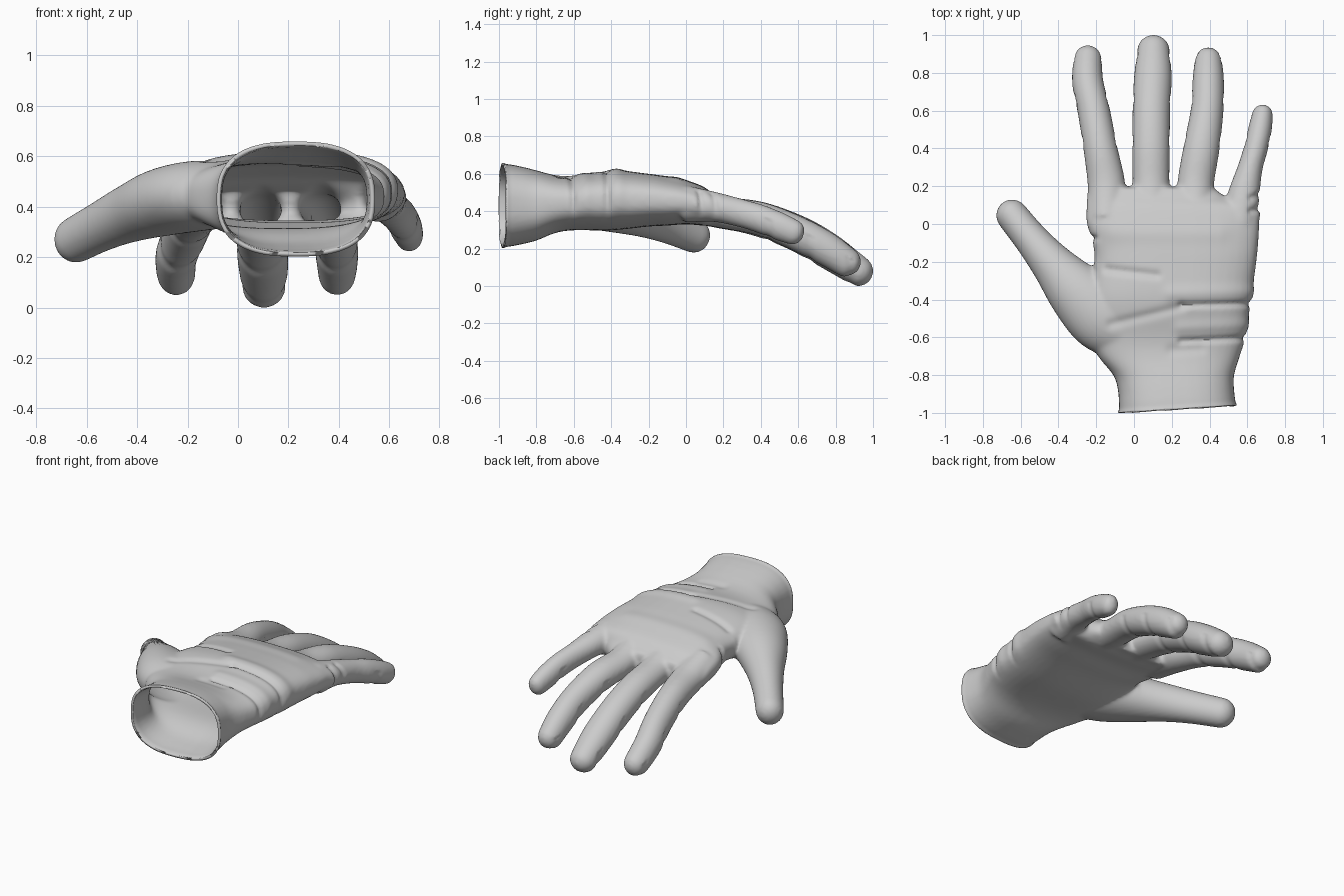
import bpy, bmesh, math
from mathutils import Vector

if "Cube" in bpy.data.objects:
    bpy.data.objects.remove(bpy.data.objects["Cube"])

SIDES = 40
bm = bmesh.new()


def spline(pts, steps=6):
    """Catmull-Rom through the stations (any number of values each)."""
    out = []
    for i in range(len(pts) - 1):
        p0, p1 = pts[max(i - 1, 0)], pts[i]
        p2, p3 = pts[i + 1], pts[min(i + 2, len(pts) - 1)]
        for k in range(steps):
            t = k / steps
            out.append([0.5 * (2 * b + (c - a) * t + (2 * a - 5 * b + 4 * c - d) * t * t
                               + (3 * b - a - 3 * c + d) * t ** 3)
                        for a, b, c, d in zip(p0, p1, p2, p3)])
    out.append(list(pts[-1]))
    return out


def loft(stations, power=2.0, axis=None, dome=1.0):
    """Closed tube through (x, y, z, half width, half height) with a domed end."""
    st = spline(stations)
    rings = []

    def ring(c, t, rx, rz):
        side = t.cross(Vector((0, 0, 1))).normalized()
        up = side.cross(t)
        vs = []
        for k in range(SIDES):
            a = 2 * math.pi * k / SIDES
            u, w = math.cos(a), math.sin(a)
            u = math.copysign(abs(u) ** (2 / power), u)
            w = math.copysign(abs(w) ** (2 / power), w)
            vs.append(bm.verts.new(c + side * u * rx + up * w * rz))
        rings.append(vs)

    for i, s in enumerate(st):
        a, b = st[max(i - 1, 0)], st[min(i + 1, len(st) - 1)]
        t = axis or (Vector(b[:3]) - Vector(a[:3])).normalized()
        ring(Vector(s[:3]), t, s[3], s[4])
    c, rx, rz = Vector(st[-1][:3]), st[-1][3], st[-1][4]
    for k in range(1, 6):
        a = k / 6 * math.pi / 2 * 1.05
        ring(c + t * min(rx, rz) * dome * math.sin(a), t, rx * math.cos(a), rz * math.cos(a))
    for r, q in zip(rings, rings[1:]):
        for k in range(SIDES):
            n = (k + 1) % SIDES
            bm.faces.new((r[k], r[n], q[n], q[k]))
    bm.faces.new(rings[0][::-1])
    bm.faces.new(rings[-1])


# Cuff and palm: y, left, right, bottom, top
palm = [(-1.1, -.08, .54, .22, .665), (-.97, -.08, .54, .22, .665), (-.88, -.085, .53, .235, .65),
        (-.8, -.11, .53, .255, .63), (-.7, -.19, .56, .295, .605), (-.6, -.23, .59, .31, .602),
        (-.4, -.24, .62, .31, .63), (-.2, -.205, .648, .33, .612), (-.1, -.215, .658, .335, .597),
        (0, -.25, .663, .342, .577), (.09, -.252, .655, .335, .545), (.14, -.25, .50, .335, .51),
        (.185, -.245, .43, .33, .485)]
loft([((l + r) / 2, y, (b + t) / 2, (r - l) / 2, (t - b) / 2) for y, l, r, b, t in palm],
     power=2.6, axis=Vector((0, 1, 0)), dome=.15)

# Thumb
loft([(-.02, -.56, .46, .17, .13), (-.16, -.49, .455, .19, .14), (-.3, -.36, .43, .16, .135),
      (-.43, -.215, .385, .115, .115), (-.54, -.085, .335, .092, .1), (-.645, .045, .28, .085, .092)])
# Index, middle, ring and little finger
loft([(-.145, .02, .45, .1, .1), (-.145, .2, .405, .1, .088), (-.178, .4, .37, .09, .092),
      (-.213, .6, .295, .086, .094), (-.245, .75, .215, .083, .09), (-.245, .87, .135, .076, .08)])
loft([(.095, .02, .45, .1, .1), (.09, .2, .405, .098, .085), (.09, .4, .365, .1, .092),
      (.092, .6, .29, .1, .096), (.1, .78, .185, .1, .093), (.103, .92, .092, .086, .082)])
loft([(.325, .02, .45, .1, .1), (.325, .2, .405, .097, .085), (.357, .4, .37, .096, .09),
      (.387, .6, .29, .087, .092), (.393, .75, .21, .084, .09), (.393, .86, .137, .074, .08)])
loft([(.555, .0, .45, .1, .1), (.58, .15, .435, .085, .08), (.616, .3, .40, .066, .075),
      (.645, .4, .37, .064, .076), (.667, .5, .33, .063, .075), (.68, .577, .298, .056, .068)])

bmesh.ops.recalc_face_normals(bm, faces=bm.faces)
me = bpy.data.meshes.new("glove")
bm.to_mesh(me)
bm.free()
glove = bpy.data.objects.new("glove", me)
bpy.context.collection.objects.link(glove)

# Fuse the parts into one skin
rm = glove.modifiers.new("fuse", 'REMESH')
rm.mode = 'VOXEL'
rm.voxel_size = 0.0115
sm = glove.modifiers.new("soften", 'SMOOTH')
sm.factor, sm.iterations = 0.5, 10
dg = bpy.context.evaluated_depsgraph_get()
skin = bpy.data.meshes.new_from_object(glove.evaluated_get(dg))
glove.modifiers.clear()
glove.data = skin

# Open the cuff along its slanted rim
bm = bmesh.new()
bm.from_mesh(skin)
rim, out = Vector((-.08, -.999, 0)), Vector((.04, -.62, 0)).normalized()
bmesh.ops.bisect_plane(bm, geom=bm.verts[:] + bm.edges[:] + bm.faces[:],
                       plane_co=rim, plane_no=out, clear_outer=True)

# Wrinkles: start, end, width, height (negative = groove)
folds = [((-.14, -.24), (.12, -.27), .022, -.012), ((-.1, -.05), (.45, -.05), .05, .006),
         ((.25, -.43), (.7, -.42), .016, -.014), ((.2, -.37), (.7, -.36), .04, .01),
         ((-.12, -.53), (.25, -.44), .025, -.009), ((.25, -.62), (.7, -.6), .016, -.014),
         ((.2, -.67), (.35, -.66), .03, -.008), ((.25, -.55), (.7, -.53), .035, .008),
         ((-.3, -.075), (-.21, -.075), .015, -.012), ((.62, .07), (.7, .09), .015, -.012),
         ((.62, .14), (.7, .17), .015, -.01), ((-.21, -.22), (-.2, -.1), .02, .006)]
bm.normal_update()
moves = []
for v in bm.verts:
    p, n, d = v.co.xy, v.normal, 0.0
    face = max(0.0, min(1.0, n.z + .9))
    for a, b, w, h in folds:
        a, b = Vector(a), Vector(b)
        t = max(0, min(1, (p - a).dot(b - a) / (b - a).length_squared))
        d += h * face * math.exp(-((p - a - (b - a) * t).length / w) ** 2)
    # soft joint creases on the finger undersides
    if v.co.y > .3 and n.z < .2:
        d -= .006 * max(0, math.cos(v.co.y * 2 * math.pi / .22)) ** 4
    # rolled bead on the rim
    d += .006 * math.exp(-((v.co - rim).dot(out) / .012) ** 2)
    moves.append((v, Vector((n.x, 0 if v.co.y < -.94 else n.y, n.z)) * d))
for v, m in moves:
    v.co += m
dz = min(v.co.z for v in bm.verts)
for v in bm.verts:
    v.co.z -= dz
bm.to_mesh(skin)
bm.free()

# Thin rubber wall
wall = glove.modifiers.new("wall", 'SOLIDIFY')
wall.thickness, wall.offset = 0.016, -1
bpy.context.view_layer.objects.active = glove
glove.select_set(True)
bpy.ops.object.shade_smooth_by_angle(angle=math.radians(50))
